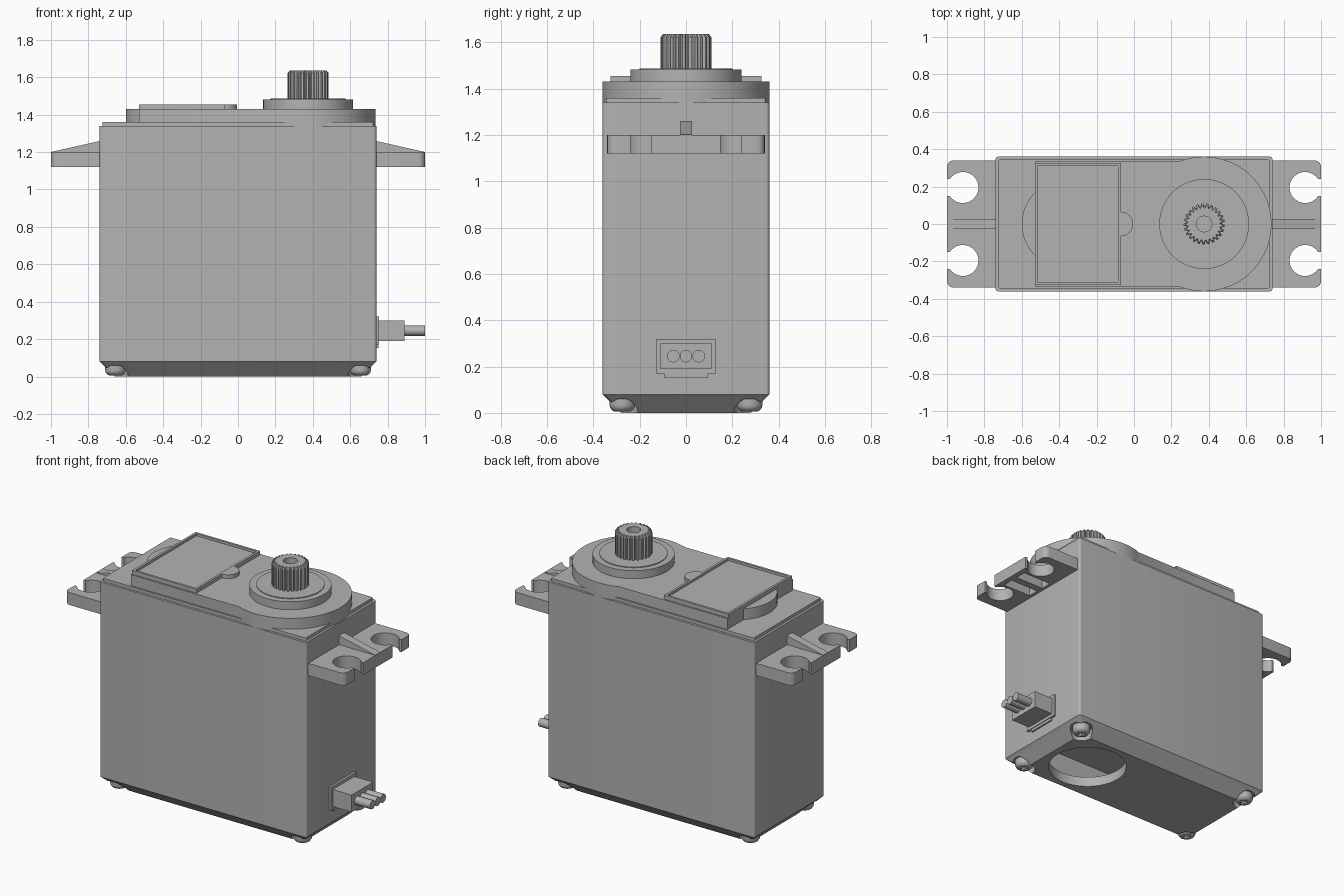
import bpy, bmesh
from math import sin, cos, pi, radians

if "Cube" in bpy.data.objects:
    bpy.data.objects.remove(bpy.data.objects["Cube"])

GREY = (0.45, 0.45, 0.45, 1)
grey = bpy.data.materials.new("plain grey")
grey.diffuse_color = GREY
grey.use_nodes = True
grey.node_tree.nodes["Principled BSDF"].inputs["Base Color"].default_value = GREY


def circle(r, n=64):
    return [(r * cos(2 * pi * i / n), r * sin(2 * pi * i / n)) for i in range(n)]


def rounded(hx, hy, r, n=5):
    """Rectangle outline with rounded corners."""
    pts = []
    for k, (sx, sy) in enumerate([(1, 1), (-1, 1), (-1, -1), (1, -1)]):
        for i in range(n + 1):
            a = (k + i / n) * pi / 2
            pts.append((sx * (hx - r) + r * cos(a), sy * (hy - r) + r * sin(a)))
    return pts


def loft(name, outline, layers, at=(0, 0), along_x=False):
    """Stack scaled copies of an outline; each layer is (height, x scale, y scale)."""
    bm = bmesh.new()
    rings = []
    for h, sx, sy in layers:
        ring = []
        for u, v in outline:
            p = (at[0] + u * sx, at[1] + v * sy, h)
            ring.append(bm.verts.new((p[2], p[0], p[1]) if along_x else p))
        rings.append(ring)
    n = len(outline)
    for a, b in zip(rings, rings[1:]):
        for i in range(n):
            j = (i + 1) % n
            bm.faces.new((a[i], a[j], b[j], b[i]))
    bm.faces.new(rings[0][::-1])
    bm.faces.new(rings[-1])
    bmesh.ops.recalc_face_normals(bm, faces=bm.faces)
    mesh = bpy.data.meshes.new(name)
    bm.to_mesh(mesh)
    bm.free()
    mesh.materials.append(grey)
    ob = bpy.data.objects.new(name, mesh)
    bpy.context.scene.collection.objects.link(ob)
    return ob


def prism(name, outline, z0, z1, at=(0, 0), along_x=False):
    return loft(name, outline, [(z0, 1, 1), (z1, 1, 1)], at, along_x)


def box(name, x, y, z):
    outline = [(x[0], y[0]), (x[1], y[0]), (x[1], y[1]), (x[0], y[1])]
    return prism(name, outline, *z)


def combine(ob, others, operation="DIFFERENCE"):
    """Apply booleans to an object and discard the helpers."""
    for other in others:
        mod = ob.modifiers.new("cut", "BOOLEAN")
        mod.operation, mod.solver, mod.object = operation, "EXACT", other
        bpy.context.view_layer.objects.active = ob
        bpy.ops.object.modifier_apply(modifier=mod.name)
        bpy.data.objects.remove(other)
    return ob


def cavity():
    return box("cavity", (-0.68, 0.7), (-0.33, 0.33), (0.065, 0.26))


parts = []
SHAFT = (0.375, 0)
CORNERS = [(sx * 0.655, sy * 0.275) for sx in (-1, 1) for sy in (-1, 1)]

# Case, hollow at the bottom
case = prism("case", rounded(0.74, 0.36, 0.015), 0.08, 1.34)
parts.append(combine(case, [cavity()]))

# Sloped bottom cover with round opening and screw notches
cover = loft("bottom_cover", rounded(0.74, 0.36, 0.015),
             [(0, 0.66 / 0.74, 0.28 / 0.36), (0.08, 1, 1)])
cutters = [cavity(), prism("opening", circle(0.24), -0.1, 0.1, SHAFT)]
cutters += [prism("notch", circle(0.068, 32), -0.1, 0.06, c) for c in CORNERS]
parts.append(combine(cover, cutters))

# Screws with cross recess
for i, (x, y) in enumerate(CORNERS):
    screw = loft(f"screw_{i + 1}", circle(0.055, 32),
                 [(0.006, 0.6, 0.6), (0.012, 0.82, 0.82), (0.024, 0.97, 0.97),
                  (0.034, 1, 1), (0.062, 1, 1)], (x, y))
    slots = [box("slot", (x - a, x + a), (y - b, y + b), (-0.02, 0.03))
             for a, b in ((0.03, 0.008), (0.008, 0.03))]
    parts.append(combine(screw, slots))

# Stepped lid with rounded housings
parts.append(prism("lid_step", rounded(0.725, 0.345, 0.01), 1.33, 1.36))
lid = box("lid", (-0.53, 0.375), (-0.335, 0.335), (1.345, 1.43))
parts.append(combine(lid, [prism("disc", circle(0.36, 96), 1.335, 1.43, SHAFT),
                           prism("end_disc", circle(0.24), 1.35, 1.43, (-0.36, 0))],
                     "UNION"))

# Label frame with shallow recess and round tab
frame = box("label_frame", (-0.53, -0.07), (-0.325, 0.325), (1.42, 1.455))
combine(frame, [prism("tab", circle(0.065, 32), 1.42, 1.455, (-0.07, 0))], "UNION")
parts.append(combine(frame, [box("recess", (-0.515, -0.085), (-0.31, 0.31), (1.44, 1.5))]))

# Output boss and collar
parts.append(prism("output_boss", circle(0.24), 1.42, 1.482, SHAFT))
parts.append(prism("boss_collar", circle(0.2), 1.47, 1.487, SHAFT))

# Splined shaft with centre hole
spline = []
for i in range(25):
    for t, r in ((0, 0.095), (0.25, 0.095), (0.42, 0.11), (0.83, 0.11)):
        a = 2 * pi * (i + t) / 25
        spline.append((r * cos(a), r * sin(a)))
shaft = loft("output_shaft", spline,
             [(1.47, 1, 1), (1.622, 1, 1), (1.635, 0.9, 0.9)], SHAFT)
parts.append(combine(shaft, [prism("bore", circle(0.042, 32), 1.52, 1.7, SHAFT)]))

# Mounting ears: open screw slots, top rib, hollow underside
for s, side in ((1, "left"), (-1, "right")):
    def span(a, b):
        return tuple(sorted((s * a, s * b)))

    ear = prism(f"{side}_ear", rounded(0.15, 0.34, 0.035), 1.12, 1.2, (s * 0.85, 0))
    combine(ear, [box("inside", span(0.6, 0.735), (-0.5, 0.5), (1, 1.3))])
    cutters = []
    for y in (-0.195, 0.195):
        cutters.append(prism("hole", circle(0.083, 48), 1, 1.3, (s * 0.915, y)))
        cutters.append(box("slot", span(0.92, 1.1), (y - 0.045, y + 0.045), (1, 1.3)))
    for y in (-0.06, 0.06):
        cutters.append(box("pocket", span(0.76, 0.965), (y - 0.036, y + 0.036), (1.05, 1.18)))
    parts.append(combine(ear, cutters))

    rib = box(f"{side}_ear_rib", span(0.735, 0.998), (-0.026, 0.026), (1.19, 1.26))
    for v in rib.data.vertices:
        if abs(v.co.x) > 0.9 and v.co.z > 1.2:
            v.co.z = 1.201
    parts.append(rib)

# Cable outlet with three wires
parts.append(box("outlet_flange", (0.73, 0.755), (-0.13, 0.13), (0.17, 0.32)))
parts.append(box("outlet_lip", (0.73, 0.75), (-0.095, 0.095), (0.152, 0.175)))
parts.append(box("outlet_block", (0.75, 0.89), (-0.11, 0.11), (0.19, 0.3)))
for i in (-1, 0, 1):
    parts.append(prism(f"wire_{i + 2}", circle(0.027, 24), 0.88, 1.0,
                       (i * 0.055, 0.245), along_x=True))

# Smooth curved sides, keep edges sharp
bpy.ops.object.select_all(action="DESELECT")
for ob in parts:
    ob.select_set(True)
bpy.context.view_layer.objects.active = parts[0]
bpy.ops.object.shade_smooth_by_angle(angle=radians(30))
